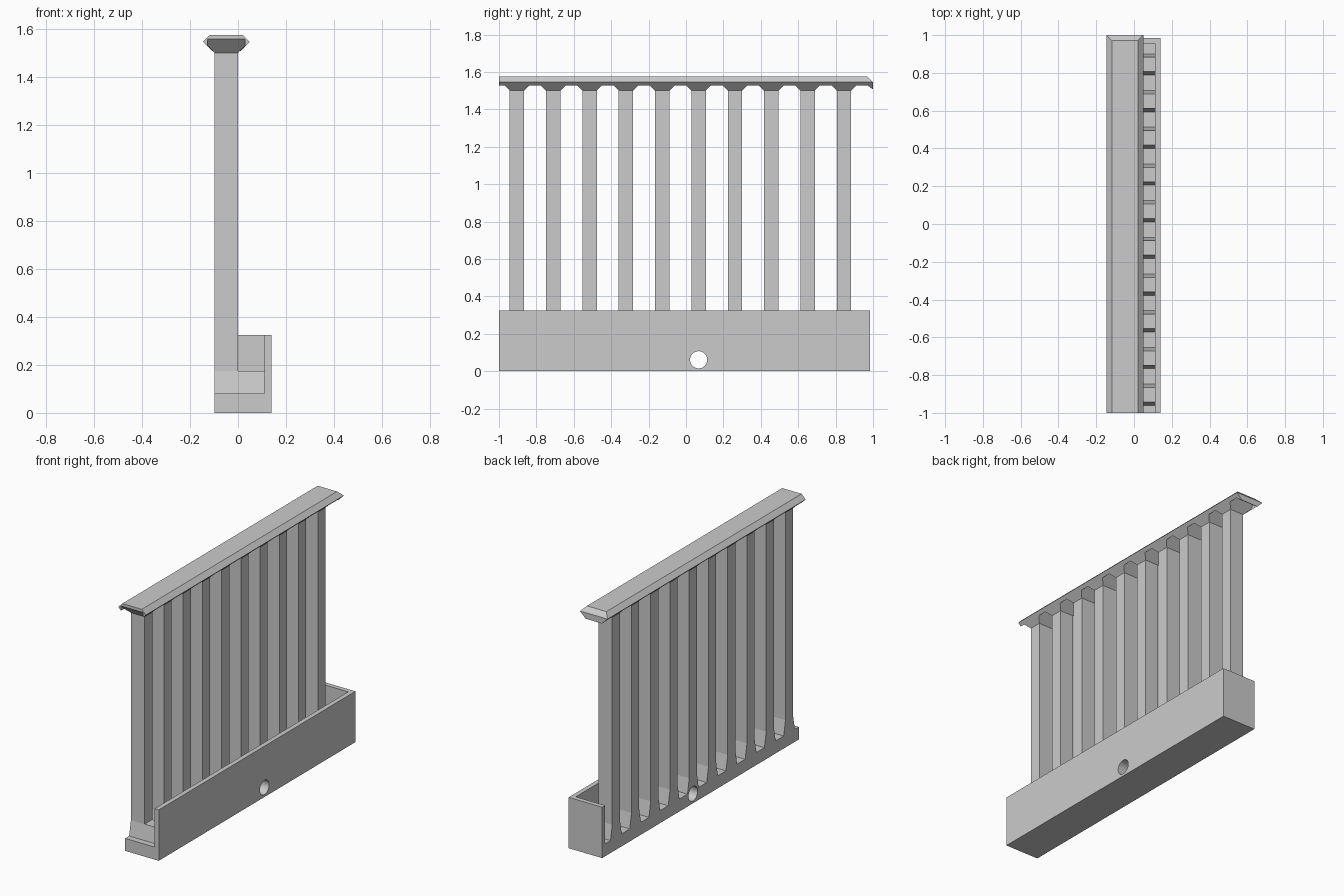
import bpy, bmesh, math
from mathutils import Vector

if "Cube" in bpy.data.objects:
    bpy.data.objects.remove(bpy.data.objects["Cube"])

grey = bpy.data.materials.new("plain_grey")
grey.diffuse_color = (0.6, 0.6, 0.6, 1)
grey.use_nodes = True
grey.node_tree.nodes["Principled BSDF"].inputs["Base Color"].default_value = grey.diffuse_color

X0, X1 = -0.097, 0.0            # slat depth range
COUNT, FIRST, STEP, HALF = 10, -0.904, 0.1943, 0.0385
CENTRES = [FIRST + STEP * i for i in range(COUNT)]


def finish(name, bm):
    bmesh.ops.recalc_face_normals(bm, faces=bm.faces)
    me = bpy.data.meshes.new(name)
    bm.to_mesh(me)
    bm.free()
    me.materials.append(grey)
    ob = bpy.data.objects.new(name, me)
    bpy.context.collection.objects.link(ob)
    return ob


def prism(name, pts, offset):
    """Extrude a flat polygon by an offset vector."""
    bm = bmesh.new()
    face = bm.faces.new([bm.verts.new(p) for p in pts])
    ext = bmesh.ops.extrude_face_region(bm, geom=[face])
    verts = [g for g in ext["geom"] if isinstance(g, bmesh.types.BMVert)]
    bmesh.ops.translate(bm, verts=verts, vec=Vector(offset))
    # keep the starting face so the solid stays closed
    if not face.is_valid:
        bm.faces.new([v for v in bm.verts if v not in verts])
    elif all(e.is_manifold for e in bm.edges) is False:
        bmesh.ops.holes_fill(bm, edges=[e for e in bm.edges if e.is_boundary])
    return finish(name, bm)


def box(name, x, y, z):
    return prism(name, [(x[0], y[0], z[0]), (x[1], y[0], z[0]),
                        (x[1], y[1], z[0]), (x[0], y[1], z[0])],
                 (0, 0, z[1] - z[0]))


# trough floor: raised, slightly tapered blocks under each slat
profile = [(-1, 0), (-1, 0.08)]
for c in CENTRES:
    profile += [(c - HALF - 0.018, 0.08), (c - HALF, 0.175),
                (c + HALF, 0.175), (c + HALF + 0.018, 0.08)]
profile += [(0.955, 0.08), (0.955, 0)]
floor = prism("trough_floor", [(X0, y, z) for y, z in profile], (0.11 - X0, 0, 0))

# trough side wall and end wall
side = box("trough_side_wall", (0.11, 0.14), (-1, 0.985), (0, 0.325))
box("trough_end_wall", (X0, 0.11), (0.955, 0.985), (0, 0.325))

# round drain hole right through the trough
ring = [(-0.3, 0.0675 + 0.046 * math.cos(a), 0.061 + 0.046 * math.sin(a))
        for a in (math.tau * i / 32 for i in range(32))]
cutter = prism("drain_cutter", ring, (0.6, 0, 0))
cutter.hide_render = True
cutter.hide_viewport = True
for ob in (floor, side):
    mod = ob.modifiers.new("drain_hole", 'BOOLEAN')
    mod.operation = 'DIFFERENCE'
    mod.solver = 'EXACT'
    mod.object = cutter

# slats, each flaring out into the cap
for c in CENTRES:
    box("slat", (X0, X1), (c - HALF, c + HALF), (0.175, 1.5))
    bm = bmesh.new()
    for z, gx, gy in ((1.5, 0, 0), (1.53, 0.03, 0.03), (1.557, 0.03, 0.057)):
        for x in (X0 - gx, X1 + gx):
            for y in (c - HALF - gy, c + HALF + gy):
                bm.verts.new((x, y, z))
    bmesh.ops.convex_hull(bm, input=bm.verts[:])
    bmesh.ops.dissolve_limit(bm, angle_limit=0.01, verts=bm.verts[:], edges=bm.edges[:])
    finish("slat_flare", bm)

# cap: thin roof with bevelled, turned-under lips
section = [(0.02, 1.575), (0.049, 1.546), (0.03, 1.527), (0.03, 1.557)]
mirror = [(X0 - x, z) for x, z in reversed(section)]
prism("cap_roof", [(x, -1, z) for x, z in section + mirror], (0, 1.971, 0))

# hipped cap end with a hanging lip
bm = bmesh.new()
for x, y, z in ((0.02, 0.971, 1.575), (0.049, 0.971, 1.546), (0.049, 1, 1.546),
                (0.01, 1, 1.507), (0.03, 0.971, 1.527)):
    bm.verts.new((x, y, z))
    bm.verts.new((X0 - x, y, z))
bmesh.ops.convex_hull(bm, input=bm.verts[:])
bmesh.ops.dissolve_limit(bm, angle_limit=0.01, verts=bm.verts[:], edges=bm.edges[:])
finish("cap_end", bm)
